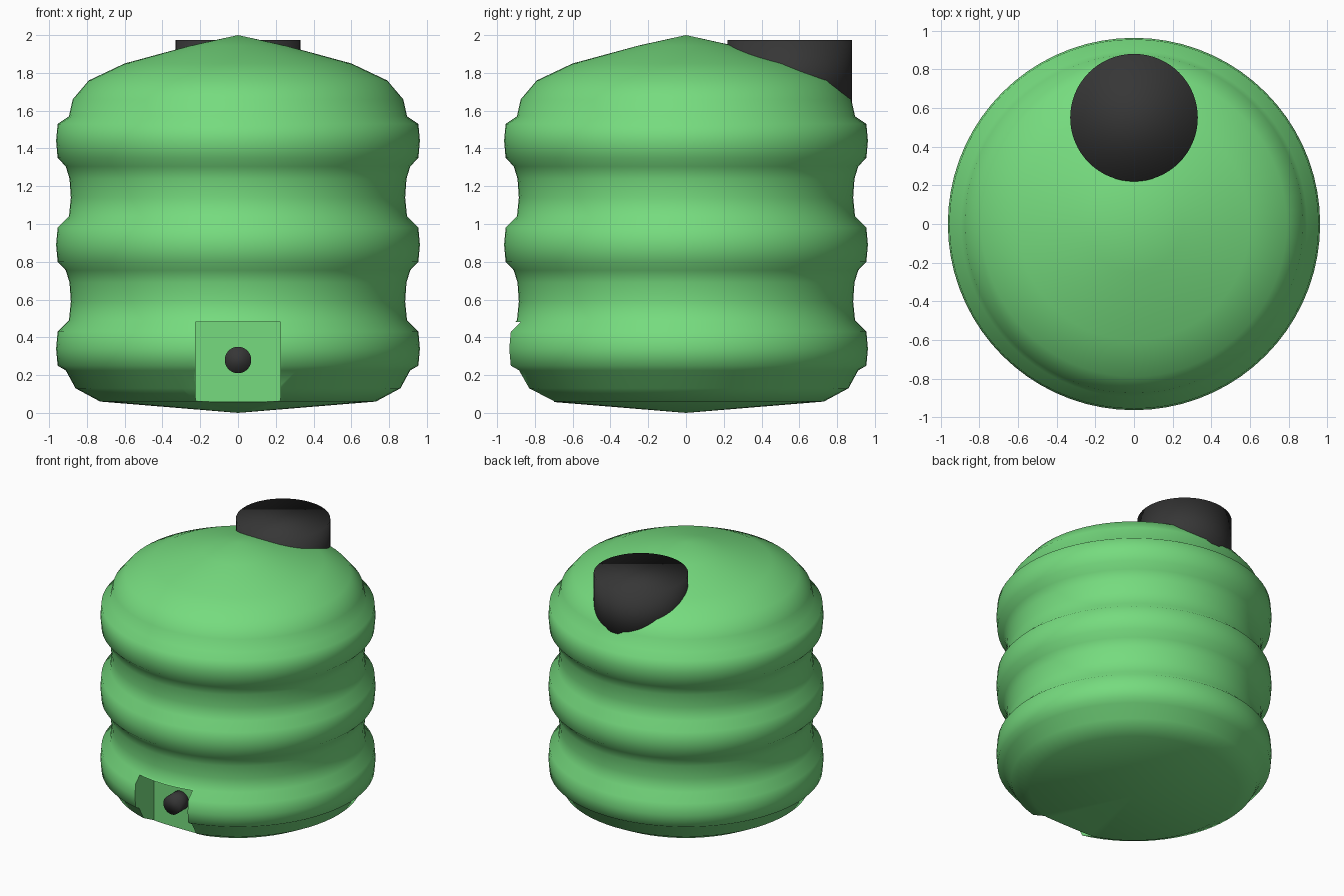
import bpy, bmesh, math
from mathutils import Matrix, Vector

cube = bpy.data.objects.get("Cube")
if cube:
    bpy.data.objects.remove(cube, do_unlink=True)


def material(name, rgb):
    m = bpy.data.materials.new(name)
    m.use_nodes = True
    m.diffuse_color = (*rgb, 1)
    m.node_tree.nodes["Principled BSDF"].inputs["Base Color"].default_value = (*rgb, 1)
    return m


green = material("leaf green", (0.18, 0.71, 0.21))
dark = material("dark grey", (0.037, 0.037, 0.037))


def finish(name, bm, mat, smooth=True):
    bmesh.ops.recalc_face_normals(bm, faces=bm.faces)
    for f in bm.faces:
        f.smooth = smooth
    me = bpy.data.meshes.new(name)
    bm.to_mesh(me)
    bm.free()
    me.materials.append(mat)
    ob = bpy.data.objects.new(name, me)
    bpy.context.collection.objects.link(ob)
    return ob


def lathe(name, profile, mat, steps=72):
    bm = bmesh.new()
    vs = [bm.verts.new((r, 0, z)) for r, z in profile]
    es = [bm.edges.new(p) for p in zip(vs, vs[1:])]
    bmesh.ops.spin(bm, geom=vs + es, axis=(0, 0, 1), cent=(0, 0, 0),
                   angle=math.tau, steps=steps)
    bmesh.ops.remove_doubles(bm, verts=bm.verts, dist=0.0005)
    return finish(name, bm, mat)


def cylinder(name, radius, start, end, mat):
    a, b = Vector(start), Vector(end)
    turn = (b - a).to_track_quat('Z', 'Y').to_matrix().to_4x4()
    bm = bmesh.new()
    bmesh.ops.create_cone(bm, cap_ends=True, segments=64, radius1=radius,
                          radius2=radius, depth=(b - a).length,
                          matrix=Matrix.Translation((a + b) / 2) @ turn)
    return finish(name, bm, mat)


# Tank: shallow cone base, three ribs, conical roof
rib = [(0.955, 0.25), (0.963, 0.34), (0.955, 0.43)]
waist = [(0.895, 0.49), (0.885, 0.59), (0.892, 0.69), (0.912, 0.755)]
profile = [(0, 0), (0.73, 0.06), (0.86, 0.13), (0.912, 0.225)]
for i in range(3):
    ring = rib + waist if i < 2 else rib
    profile += [(r, z + i * 0.55) for r, z in ring]
profile += [(0.895, 1.57), (0.875, 1.66), (0.79, 1.76), (0.6, 1.85),
            (0.25, 1.945), (0, 2)]
tank = lathe("tank", profile, green)

# Square outlet recess cut into the front of the tank
bm = bmesh.new()
bmesh.ops.create_cube(bm, size=1, matrix=Matrix.Translation((0, -0.95, 0.19))
                      @ Matrix.Diagonal((0.45, 0.5, 0.58, 1)))
cutter = finish("recess_cutter", bm, green, smooth=False)
cutter.hide_render = True
cut = tank.modifiers.new("recess", 'BOOLEAN')
cut.operation = 'DIFFERENCE'
cut.solver = 'EXACT'
cut.object = cutter
bpy.context.view_layer.objects.active = tank
bpy.ops.object.modifier_apply(modifier=cut.name)
bpy.data.objects.remove(cutter, do_unlink=True)

# Outlet pipe and filler lid
cylinder("outlet_pipe", 0.07, (0, -0.65, 0.28), (0, -0.81, 0.28), dark)
cylinder("lid", 0.33, (0, 0.55, 1.57), (0, 0.55, 1.975), dark)
